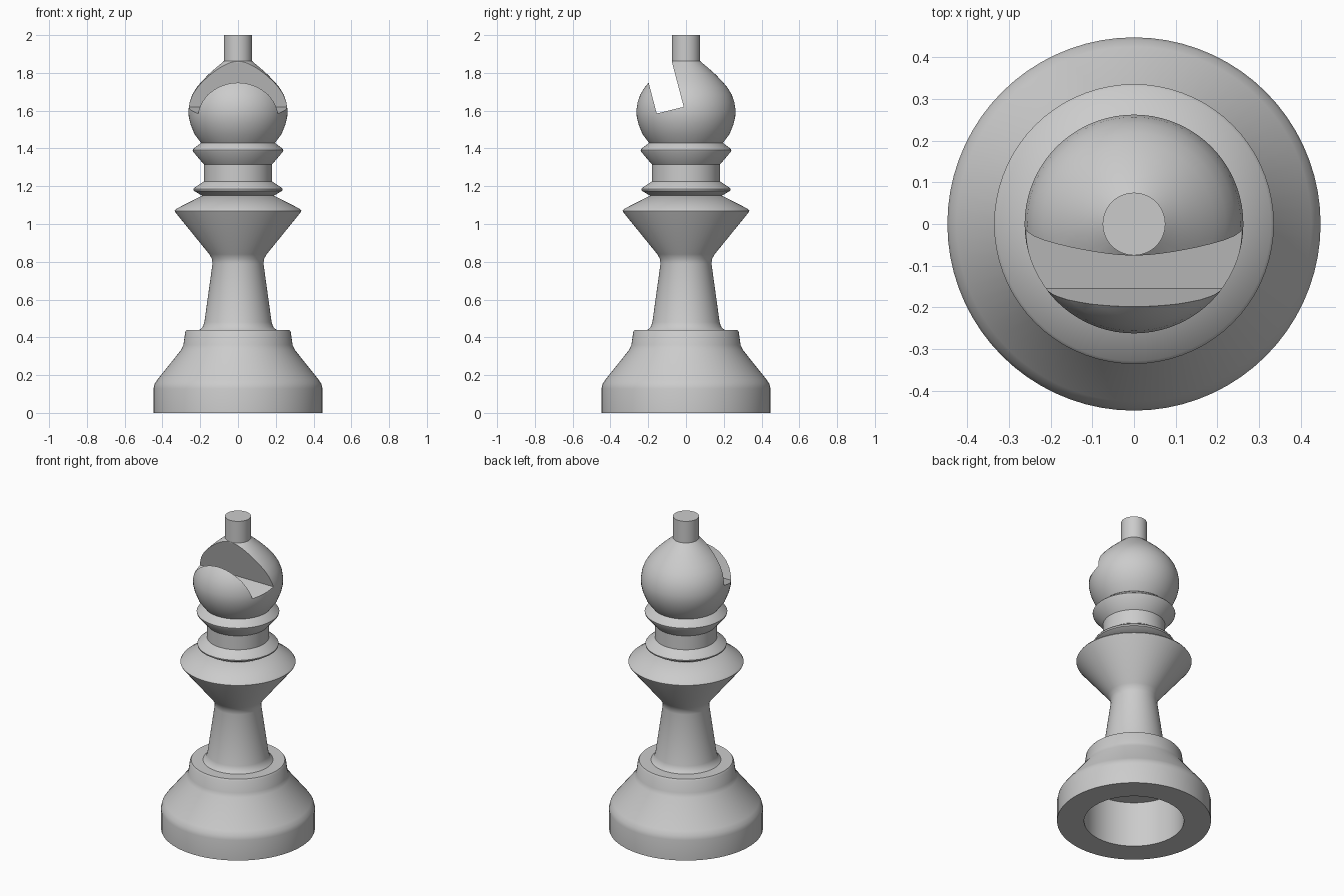
import bpy
import bmesh
import math
from mathutils import Vector

cube = bpy.data.objects.get("Cube")
if cube:
    bpy.data.objects.remove(cube, do_unlink=True)

GREY = (0.6, 0.6, 0.6, 1.0)
grey = bpy.data.materials.new("plain_grey")
grey.use_nodes = True
grey.diffuse_color = GREY
for node in grey.node_tree.nodes:
    if node.type == 'BSDF_PRINCIPLED':
        node.inputs["Base Color"].default_value = GREY


def add_object(name, bm):
    bmesh.ops.recalc_face_normals(bm, faces=bm.faces)
    mesh = bpy.data.meshes.new(name)
    bm.to_mesh(mesh)
    bm.free()
    mesh.materials.append(grey)
    obj = bpy.data.objects.new(name, mesh)
    bpy.context.collection.objects.link(obj)
    return obj


def select_only(obj):
    bpy.ops.object.select_all(action='DESELECT')
    obj.select_set(True)
    bpy.context.view_layer.objects.active = obj


def smooth(obj, angle=32):
    select_only(obj)
    bpy.ops.object.shade_smooth_by_angle(angle=math.radians(angle))


def lathe(name, profile, steps=72):
    """Spin a (radius, height) profile that starts and ends on the axis."""
    bm = bmesh.new()
    verts = [bm.verts.new((r, 0, z)) for r, z in profile]
    edges = [bm.edges.new(pair) for pair in zip(verts, verts[1:])]
    bmesh.ops.spin(bm, geom=verts + edges, cent=(0, 0, 0), axis=(0, 0, 1),
                   angle=math.tau, steps=steps, use_merge=True)
    bmesh.ops.remove_doubles(bm, verts=bm.verts, dist=0.0001)
    return add_object(name, bm)


# Heavy foot, hollowed from below
base = lathe("base", [
    (0, 0.29), (0.29, 0.29), (0.29, 0), (0.447, 0), (0.447, 0.13),
    (0.441, 0.155), (0.425, 0.178), (0.3, 0.335), (0.289, 0.36),
    (0.279, 0.43), (0.272, 0.44), (0, 0.44)])

# Tapered stem flaring into the wide collar
stem = lathe("stem", [
    (0, 0.44), (0.203, 0.44), (0.187, 0.455), (0.178, 0.48), (0.135, 0.79),
    (0.138, 0.815), (0.152, 0.84), (0.332, 1.062), (0.335, 1.07),
    (0.328, 1.08), (0.19, 1.15), (0, 1.15)])

# Neck with two thin rings
neck = lathe("neck_rings", [
    (0, 1.15), (0.19, 1.15), (0.234, 1.176), (0.236, 1.185), (0.23, 1.193),
    (0.18, 1.226), (0.18, 1.315), (0.238, 1.383), (0.24, 1.392),
    (0.234, 1.4), (0.192, 1.432), (0, 1.432)])

# Teardrop head
head = lathe("head", [
    (0, 1.43), (0.196, 1.43), (0.23, 1.475), (0.252, 1.53), (0.261, 1.57),
    (0.262, 1.605), (0.256, 1.645), (0.242, 1.685), (0.219, 1.723),
    (0.192, 1.755), (0.158, 1.79), (0.118, 1.826), (0.075, 1.862), (0, 1.862)])

# Small cylinder on top
finial = lathe("finial", [(0, 1.855), (0.075, 1.855), (0.075, 2), (0, 2)])

# Slanted slot through the front of the head
bm = bmesh.new()
back, front = Vector((-0.5, -0.012, 1.62)), Vector((-0.5, -0.155, 1.585))
rise = Vector((0, -0.105, 0.4))
slot = bm.faces.new([bm.verts.new(p) for p in (back, front, front + rise, back + rise)])
side = bmesh.ops.extrude_face_region(bm, geom=[slot])["geom"]
bmesh.ops.translate(bm, vec=(1, 0, 0),
                    verts=[v for v in side if isinstance(v, bmesh.types.BMVert)])
cutter = add_object("slot_cutter", bm)
cutter.hide_render = True

cut = head.modifiers.new("slot", 'BOOLEAN')
cut.operation = 'DIFFERENCE'
cut.solver = 'EXACT'
cut.object = cutter
select_only(head)
bpy.ops.object.modifier_apply(modifier=cut.name)
bpy.data.objects.remove(cutter, do_unlink=True)

for part in (base, stem, neck, head, finial):
    smooth(part)
